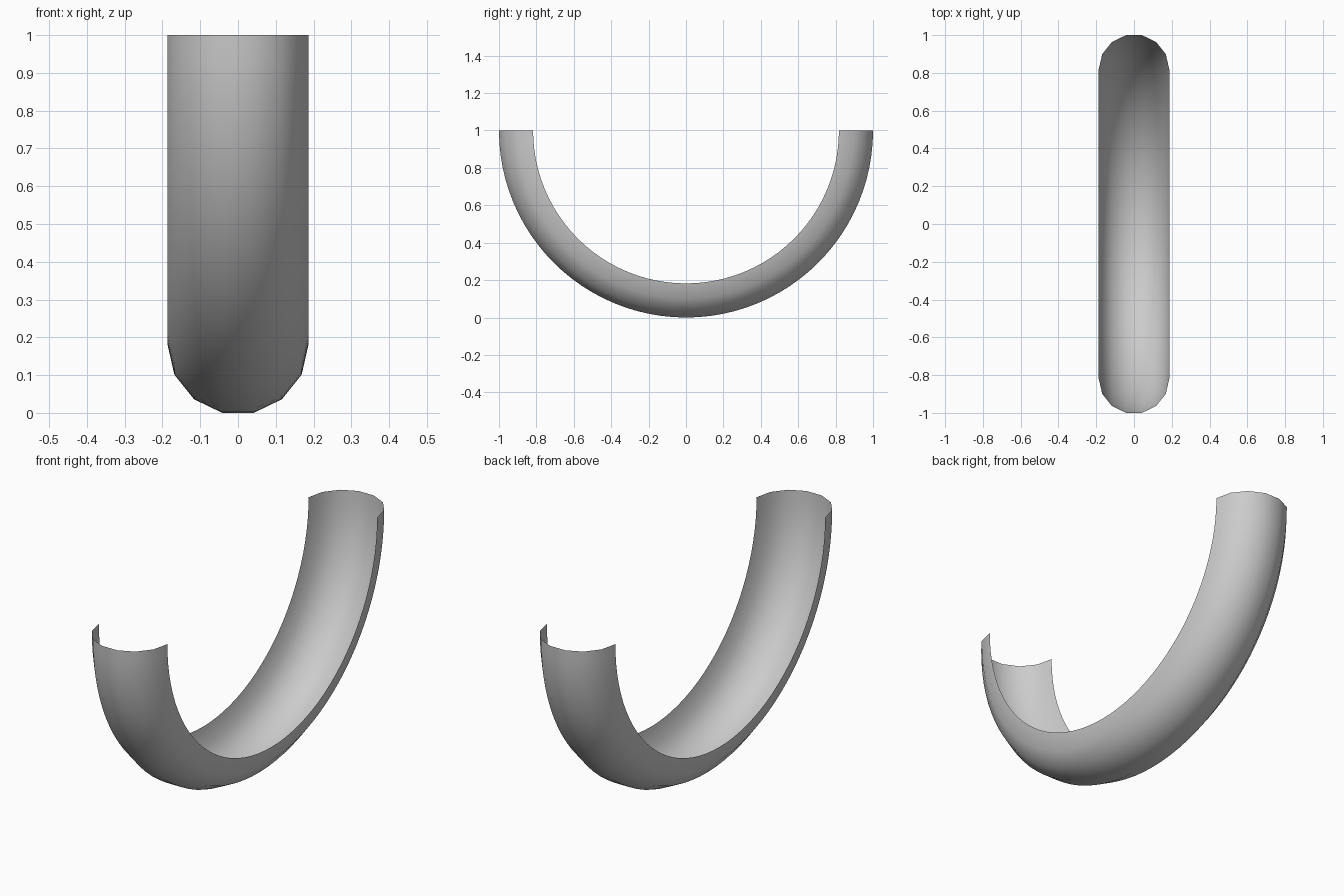
import bpy, bmesh
from math import pi, sin, cos
from mathutils import Vector

cube = bpy.data.objects.get("Cube")
if cube:
    bpy.data.objects.remove(cube, do_unlink=True)

TUBE = 0.187          # radius of the gutter cross-section
SIDES = 7             # flat sides across the cross-section
RING = 1 - TUBE * sin(pi * 3 / SIDES)   # ring radius, so the outside reaches 1
STEPS = 48            # segments along the half ring

# Plain grey material
grey = bpy.data.materials.new("light_grey")
grey.use_nodes = True
colour = (0.6, 0.6, 0.6, 1)
grey.diffuse_color = colour
grey.node_tree.nodes["Principled BSDF"].inputs["Base Color"].default_value = colour

# Half-round open profile at the front end, swept under to the back end
bm = bmesh.new()
verts = []
for i in range(SIDES + 1):
    a = pi * i / SIDES
    verts.append(bm.verts.new((TUBE * cos(a), -RING - TUBE * sin(a), 1)))
edges = [bm.edges.new(pair) for pair in zip(verts, verts[1:])]
bmesh.ops.spin(bm, geom=verts + edges, cent=(0, 0, 1), axis=(1, 0, 0),
               angle=pi, steps=STEPS)

# Make every face point away from the ring centre
bm.normal_update()
centre = Vector((0, 0, 1))
flipped = [f for f in bm.faces if f.normal.dot(f.calc_center_median() - centre) < 0]
bmesh.ops.reverse_faces(bm, faces=flipped)
for f in bm.faces:
    f.smooth = True

mesh = bpy.data.meshes.new("half_ring_gutter")
bm.to_mesh(mesh)
bm.free()
mesh.materials.append(grey)
gutter = bpy.data.objects.new("half_ring_gutter", mesh)
bpy.context.collection.objects.link(gutter)
